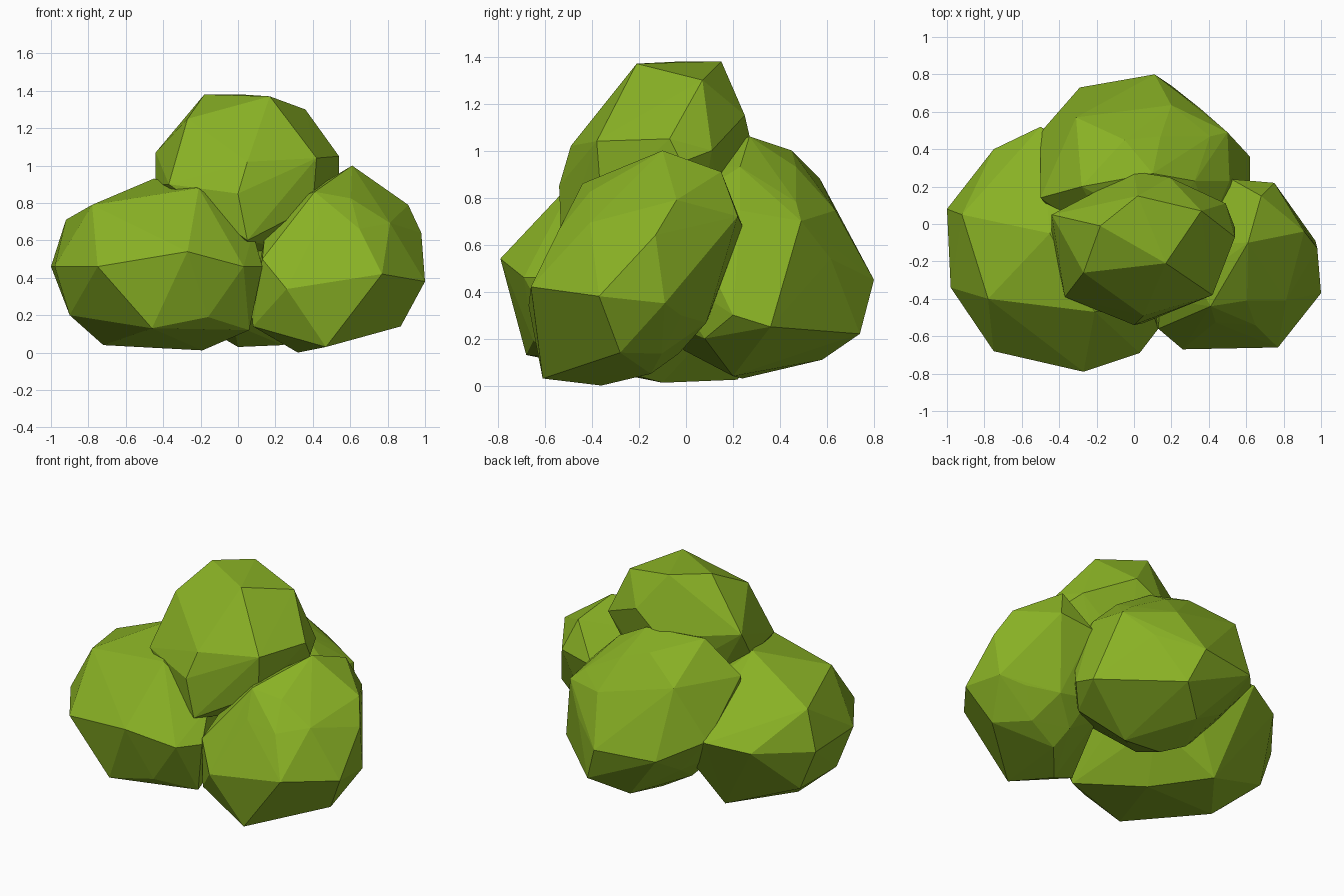
import bpy, bmesh

leaf = bpy.data.materials.new("leaf green")
leaf.diffuse_color = (0.25, 0.44, 0.018, 1)


def clump(name, centre, radii, corners):
    """Faceted foliage lump: rough ellipsoid stretched over a few key corners."""
    bm = bmesh.new()
    bmesh.ops.create_icosphere(bm, subdivisions=2, radius=0.9)
    points = [[c + r * p for c, r, p in zip(centre, radii, v.co)] for v in bm.verts]
    bm.clear()
    # wrap ellipsoid and corners in one convex skin
    for p in points + corners:
        bm.verts.new(p)
    bmesh.ops.convex_hull(bm, input=bm.verts[:])
    bmesh.ops.delete(bm, geom=[v for v in bm.verts if not v.link_faces], context='VERTS')
    bmesh.ops.recalc_face_normals(bm, faces=bm.faces[:])
    mesh = bpy.data.meshes.new(name)
    bm.to_mesh(mesh)
    bm.free()
    mesh.materials.append(leaf)
    bpy.context.collection.objects.link(bpy.data.objects.new(name, mesh))


# wide lump at the front left
clump("left_clump", (-.42, -.14, .46), (.56, .6, .45), [
    (-.27, -.79, .54), (-.75, -.68, .46), (-.98, -.34, .46), (-1, .08, .46),
    (.03, -.69, .46), (.13, -.56, .46), (.08, -.42, .64), (-.78, -.4, .79),
    (-.21, -.47, .88), (-.46, -.68, .13), (-.16, -.65, .19), (.06, -.5, .12),
    (-.72, -.14, .04), (-.44, .22, .025), (-.19, -.1, .012), (-.9, -.28, .2),
    (-.9, .1, .2), (-.92, .05, .71), (-.75, .4, .5), (-.5, .52, .55),
    (-.45, -.05, .93)])

# tilted lump at the front right
clump("right_clump", (.54, -.22, .48), (.44, .42, .45), [
    (.61, -.1, 1), (.77, -.66, .42), (.26, -.67, .34), (1, -.37, .38),
    (.98, -.13, .64), (.97, -.09, .35), (.87, -.28, .14), (.47, -.61, .03),
    (.32, -.36, 0), (.08, -.48, .14), (.07, -.45, .25), (.13, -.56, .5),
    (.14, -.4, .6), (.41, -.44, .86), (.33, -.3, .83), (.52, .24, .68),
    (.75, .22, .72), (.91, -.04, .79), (.68, .15, .91), (.5, -.15, .05)])

# big lump at the back
clump("back_clump", (.06, .23, .54), (.56, .53, .51), [
    (.11, .8, .45), (-.29, .73, .45), (.5, .49, .7), (.62, .36, .25),
    (.62, .2, .3), (.5, .08, .2), (-.28, .2, 1.06), (.1, .27, 1.06),
    (-.05, .45, 1), (-.31, .57, .88), (.2, .74, .22), (0, .58, .11),
    (0, .24, .03), (.24, .2, .04), (-.5, .49, .55), (-.5, .14, .85)])

# crown lump
clump("top_clump", (.05, -.11, .88), (.45, .36, .42), [
    (.17, -.21, 1.37), (-.18, -.01, 1.38), (.02, .15, 1.38), (.36, .07, 1.3),
    (-.27, -.26, 1.25), (.54, -.07, 1.05), (.42, -.38, 1.04), (.4, -.36, .78),
    (0, -.54, .85), (.05, -.53, .6), (-.37, -.39, .9), (-.44, .05, 1.07),
    (-.44, -.05, .9), (.49, .11, 1), (.19, .25, 1.15), (0, .28, 1.02),
    (.05, -.49, 1.02), (.54, -.02, .95)])
